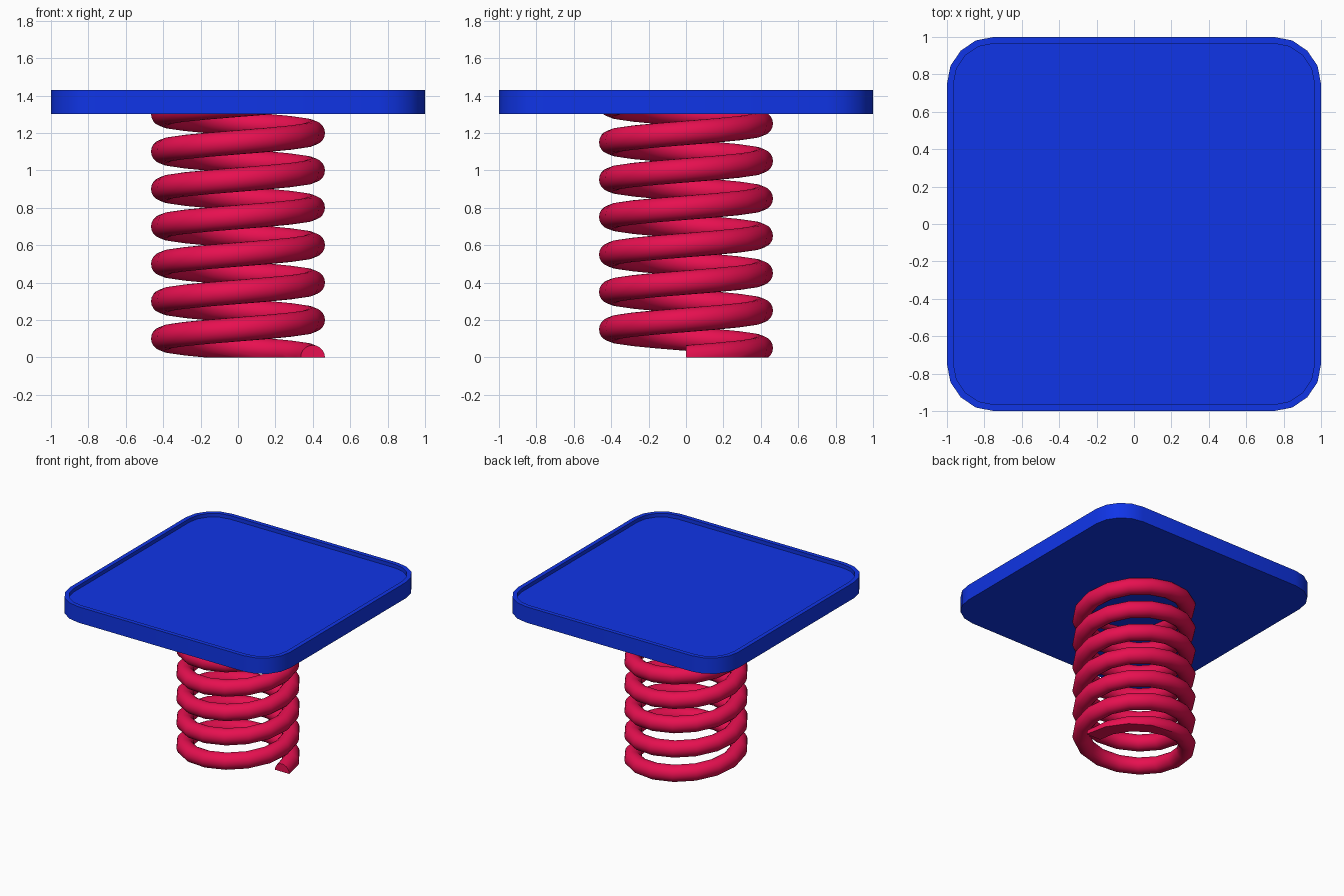
import bpy, bmesh, math
from mathutils import Vector

if "Cube" in bpy.data.objects:
    bpy.data.objects.remove(bpy.data.objects["Cube"])


def material(name, rgb):
    m = bpy.data.materials.new(name)
    m.diffuse_color = (*rgb, 1)
    m.use_nodes = True
    m.node_tree.nodes["Principled BSDF"].inputs["Base Color"].default_value = m.diffuse_color
    return m


def finish(bm, name, mat, angle):
    bmesh.ops.recalc_face_normals(bm, faces=bm.faces)
    me = bpy.data.meshes.new(name)
    bm.to_mesh(me)
    bm.free()
    me.materials.append(mat)
    ob = bpy.data.objects.new(name, me)
    bpy.context.collection.objects.link(ob)
    bpy.ops.object.select_all(action='DESELECT')
    ob.select_set(True)
    bpy.context.view_layer.objects.active = ob
    bpy.ops.object.shade_smooth_by_angle(angle=math.radians(angle))
    return ob


def bridge(bm, a, b):
    n = len(a)
    for i in range(n):
        j = (i + 1) % n
        bm.faces.new((a[i], a[j], b[j], b[i]))


blue = material("blue", (0.005, 0.035, 0.8))
red = material("crimson", (0.8, 0.005, 0.08))

# Platform: rounded square tray with a thin raised rim
bm = bmesh.new()


def rounded_square(half, radius, z, seg=4):
    ring = []
    for q, (sx, sy) in enumerate(((1, 1), (-1, 1), (-1, -1), (1, -1))):
        for k in range(seg + 1):
            a = math.pi / 2 * (q + k / seg)
            c = half - radius
            ring.append(bm.verts.new((sx * c + radius * math.cos(a),
                                      sy * c + radius * math.sin(a), z)))
    return ring


rings = [rounded_square(1.0, 0.25, 1.30), rounded_square(1.0, 0.25, 1.43),
         rounded_square(0.965, 0.215, 1.43), rounded_square(0.965, 0.215, 1.40)]
for a, b in zip(rings, rings[1:]):
    bridge(bm, a, b)
bm.faces.new(rings[0])
bm.faces.new(rings[-1])
finish(bm, "platform", blue, 30)

# Coil spring: round wire swept along a helix, ground flat at the bottom
R, WIRE, PITCH, STEPS, SIDES = 0.40, 0.065, 0.20, 16, 20
bm = bmesh.new()
rings = []
for i in range(7 * STEPS + 1):
    t = 2 * math.pi * i / STEPS
    ring = []
    for k in range(SIDES):
        p = 2 * math.pi * k / SIDES
        r = R + WIRE * math.cos(p)
        ring.append(bm.verts.new((r * math.cos(t), r * math.sin(t),
                                  PITCH * i / STEPS + WIRE * math.sin(p))))
    rings.append(ring)
for a, b in zip(rings, rings[1:]):
    bridge(bm, a, b)
bm.faces.new(rings[0])
bm.faces.new(rings[-1])
# trim below the ground and inside the platform
for z, normal in ((0.0, -1), (1.31, 1)):
    bmesh.ops.bisect_plane(bm, geom=bm.verts[:] + bm.edges[:] + bm.faces[:], dist=1e-5,
                           plane_co=Vector((0, 0, z)), plane_no=Vector((0, 0, normal)),
                           clear_outer=True)
    bmesh.ops.holes_fill(bm, edges=[e for e in bm.edges if e.is_boundary], sides=0)
finish(bm, "coil_spring", red, 35)
